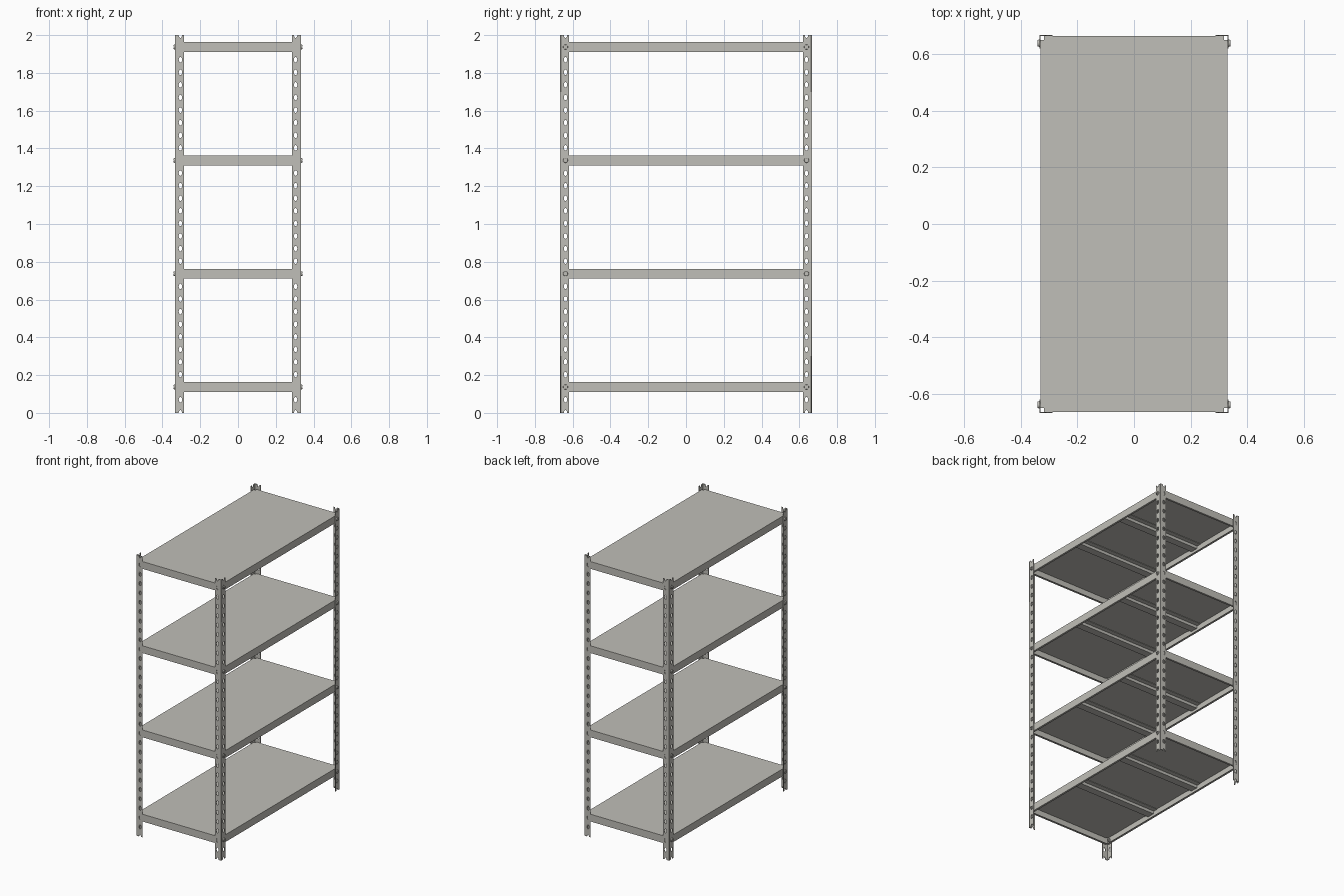
import bpy, bmesh, math
from mathutils import Vector, Matrix

cube = bpy.data.objects.get("Cube")
if cube:
    bpy.data.objects.remove(cube, do_unlink=True)

HX, HY, H = 0.334, 0.667, 2.0      # outer corner of the posts, height
T = 0.004                          # sheet thickness
LEG = 0.047                        # width of a post flange
PITCH = H / 30                     # hole spacing
HOLE_U = 0.029                     # hole distance from the post corner
SHELF_Z = [0.137 + 0.6 * i for i in range(4)]
SHELF_H = 0.052


def make_material(name, rgb):
    m = bpy.data.materials.new(name)
    m.use_nodes = True
    color = (*rgb, 1.0)
    m.diffuse_color = color
    m.node_tree.nodes["Principled BSDF"].inputs["Base Color"].default_value = color
    return m


steel = make_material("light warm grey", (0.53, 0.52, 0.48))


def finish(bm, name):
    bmesh.ops.recalc_face_normals(bm, faces=bm.faces[:])
    me = bpy.data.meshes.new(name)
    bm.to_mesh(me)
    bm.free()
    me.materials.append(steel)
    ob = bpy.data.objects.new(name, me)
    bpy.context.collection.objects.link(ob)
    return ob


def box(bm, lo, hi):
    lo, hi = Vector(lo), Vector(hi)
    size = hi - lo
    mat = Matrix.Translation((lo + hi) / 2) @ Matrix.Diagonal((*size, 1))
    bmesh.ops.create_cube(bm, size=1, matrix=mat)


def prism(bm, points, offset):
    """Extrude a planar outline along an offset."""
    face = bm.faces.new([bm.verts.new(p) for p in points])
    ext = bmesh.ops.extrude_face_region(bm, geom=[face], use_keep_orig=True)
    moved = [g for g in ext["geom"] if isinstance(g, bmesh.types.BMVert)]
    bmesh.ops.translate(bm, verts=moved, vec=offset)


# --- Perforated strip: one flange of a post, as a filled outline with holes
def oval(u, v, start=0, end=360, n=12):
    """Tall rounded slot, or part of one."""
    pts = []
    for i in range(n + 1):
        a = math.radians(start + (end - start) * i / n)
        pts.append((u + 0.009 * math.cos(a), v + 0.015 * math.sin(a)))
    return pts


def perforated_strip(u0):
    bottom = oval(HOLE_U, 0, 180, 0, 6)
    top = oval(HOLE_U, H, 0, -180, 6)
    loops = [[(u0, 0)] + bottom + [(LEG, 0), (LEG, H)] + top + [(u0, H)]]
    loops += [oval(HOLE_U, k * PITCH + 0.003)[:-1] for k in range(1, 30)]
    cu = bpy.data.curves.new("strip_outline", 'CURVE')
    cu.dimensions = '2D'
    cu.fill_mode = 'BOTH'
    cu.extrude = T / 2
    for pts in loops:
        sp = cu.splines.new('POLY')
        sp.points.add(len(pts) - 1)
        for p, (u, v) in zip(sp.points, pts):
            p.co = (u, v, 0, 1)
        sp.use_cyclic_u = True
    ob = bpy.data.objects.new("strip_outline", cu)
    bpy.context.collection.objects.link(ob)
    bpy.context.view_layer.update()
    me = bpy.data.meshes.new_from_object(
        ob.evaluated_get(bpy.context.evaluated_depsgraph_get()))
    bpy.data.objects.remove(ob, do_unlink=True)
    bpy.data.curves.remove(cu)
    return me


end_strip, side_strip = perforated_strip(0), perforated_strip(T)

# --- Four angle posts
CORNERS = [(sx, sy, f"{fb}_{lr}") for sx, lr in ((1, "left"), (-1, "right"))
           for sy, fb in ((-1, "front"), (1, "back"))]


def post(sx, sy, name):
    bm = bmesh.new()
    bm.from_mesh(end_strip)
    count = len(bm.verts)
    bm.from_mesh(side_strip)
    for i, v in enumerate(bm.verts):
        u, z, w = v.co
        if i < count:
            v.co = (sx * (HX - u), sy * (HY - T / 2 + w), z)
        else:
            v.co = (sx * (HX - T / 2 + w), sy * (HY - u), z)
    bmesh.ops.remove_doubles(bm, verts=bm.verts[:], dist=1e-5)
    finish(bm, name + "_post")


for sx, sy, name in CORNERS:
    post(sx, sy, name)
bpy.data.meshes.remove(end_strip)
bpy.data.meshes.remove(side_strip)


# --- Shelves: notched sheet, folded edges with inner lips, stiffeners below
def shelf(index, zc):
    X, Y = HX - T, HY - T
    n, s, lip = 0.013, 0.003, 0.014
    top, low = zc + SHELF_H / 2, zc - SHELF_H / 2
    bm = bmesh.new()
    outline = []
    for sx, sy in ((1, 1), (-1, 1), (-1, -1), (1, -1)):
        corner = [(X, Y - n), (X - n, Y - n), (X - n, Y)]
        if sx * sy < 0:
            corner.reverse()
        outline += [(sx * x, sy * y, top - s) for x, y in corner]
    prism(bm, outline, (0, 0, s))
    for d in (-1, 1):
        box(bm, (d * X, -Y + n, low), (d * (X - s), Y - n, top - s))
        box(bm, (d * (X - s), -Y + n, low), (d * (X - lip), Y - n, low + s))
        box(bm, (-X + n, d * Y, low), (X - n, d * (Y - s), top - s))
        box(bm, (-X + n, d * (Y - s), low), (X - n, d * (Y - lip), low + s))
    finish(bm, f"shelf_{index}")

    # Hat-shaped stiffeners across the underside
    bm = bmesh.new()
    half = [(0.065, 0), (0.065, -s), (0.032, -s), (0.027, -0.02)]
    hat = half + [(-y, z) for y, z in reversed(half)]
    for yc in (-0.22, 0.22):
        prism(bm, [(-X + s, yc + y, top - s + z) for y, z in hat],
              (2 * (X - s), 0, 0))
    finish(bm, f"shelf_{index}_stiffeners")


# --- Slotted bolts through the side flanges, with hex nuts inside
def bolt(sx, sy, z, name):
    bm = bmesh.new()
    turn = Matrix.Rotation(math.pi / 2, 4, 'Y')

    def disc(x, depth, r, r2, sides):
        bmesh.ops.create_cone(bm, cap_ends=True, segments=sides, radius1=r,
                              radius2=r2, depth=depth,
                              matrix=Matrix.Translation((x, 0, 0)) @ turn)

    disc(0.002, 0.004, 0.013, 0.012, 20)
    disc(-0.010, 0.020, 0.006, 0.006, 12)
    disc(-0.012, 0.008, 0.011, 0.011, 6)
    for d in (-1, 1):
        arc = [math.radians(10 + 20 * i) for i in range(9)]
        prism(bm, [(0.004, 0.011 * math.cos(a), d * 0.011 * math.sin(a))
                   for a in arc], (0.003, 0, 0))
    bmesh.ops.scale(bm, vec=(sx, 1, 1), verts=bm.verts[:])
    bmesh.ops.translate(bm, verts=bm.verts[:],
                        vec=(sx * HX, sy * (HY - HOLE_U), z))
    finish(bm, name)


for i, z in enumerate(SHELF_Z, 1):
    shelf(i, z)
    for sx, sy, name in CORNERS:
        bolt(sx, sy, z, f"{name}_bolt_{i}")
